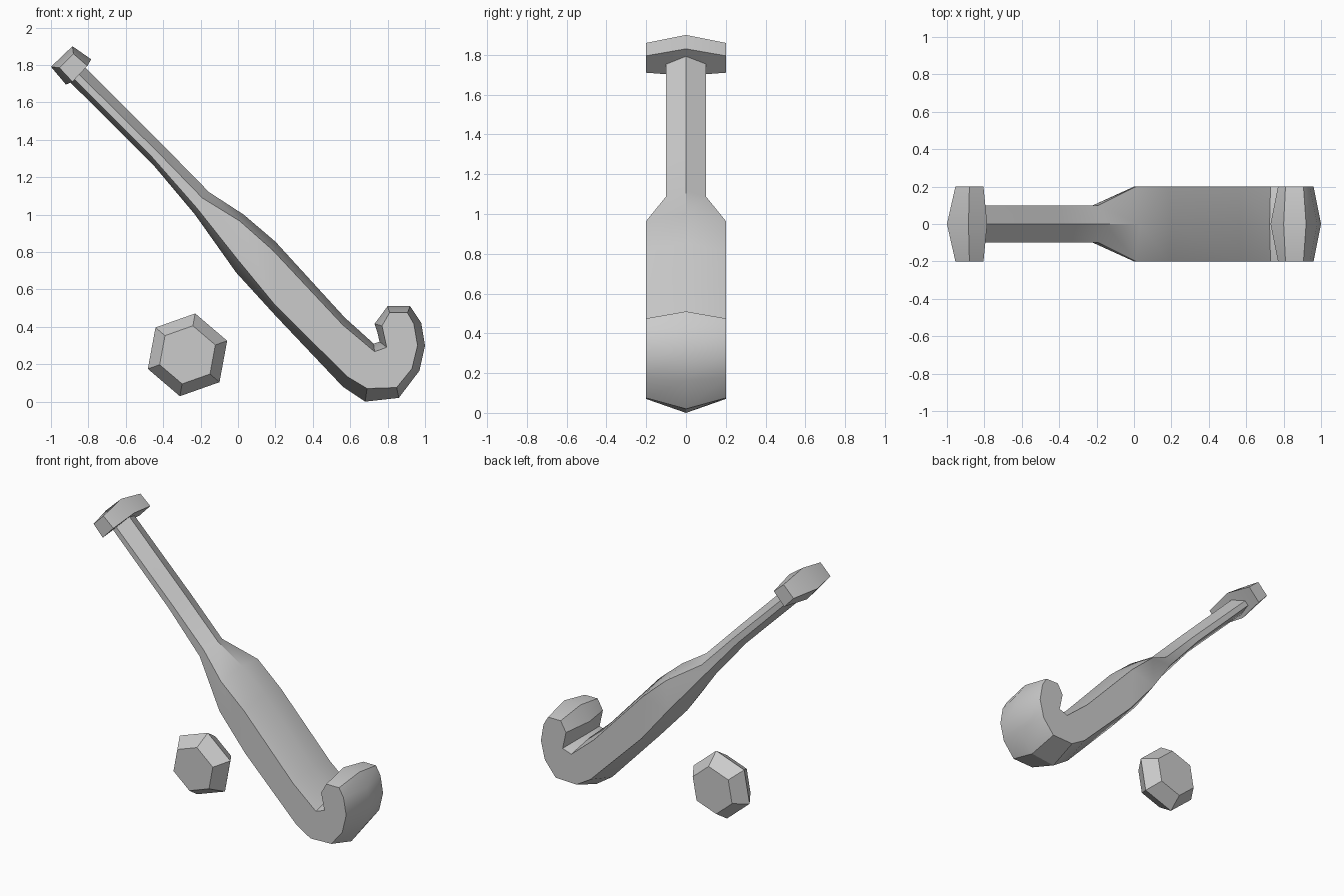
import bpy, bmesh, math

if "Cube" in bpy.data.objects:
    bpy.data.objects.remove(bpy.data.objects["Cube"])


def finish(name, bm):
    bmesh.ops.recalc_face_normals(bm, faces=bm.faces)
    mesh = bpy.data.meshes.new(name)
    bm.to_mesh(mesh)
    bm.free()
    ob = bpy.data.objects.new(name, mesh)
    bpy.context.collection.objects.link(ob)
    bpy.ops.object.select_all(action='DESELECT')
    ob.select_set(True)
    bpy.context.view_layer.objects.active = ob
    bpy.ops.object.shade_smooth_by_angle(angle=math.radians(30))
    return ob


def loft_rings(bm, rings):
    n = len(rings[0])
    for a, b in zip(rings, rings[1:]):
        for i in range(n):
            j = (i + 1) % n
            bm.faces.new((a[i], a[j], b[j], b[i]))


def ridged_bar(name, stations):
    """Six-sided bar: ridges at y=0, flat sides at y=+-w.
    Station: upper ridge, upper side edge, lower side edge, lower ridge, w."""
    bm = bmesh.new()
    rings = []
    for U, u, l, L, w in stations:
        pts = [(U, 0), (u, -w), (l, -w), (L, 0), (l, w), (u, w)]
        rings.append([bm.verts.new((p[0], y, p[1])) for p, y in pts])
    loft_rings(bm, rings)
    for r in (rings[0], rings[-1]):
        bm.faces.new(r[:4])
        bm.faces.new((r[3], r[4], r[5], r[0]))
    return finish(name, bm)


# Stick: handle, shoulder, blade and curled hook
ridged_bar("stick", [
    ((-.84, 1.81), (-.86, 1.76), (-.90, 1.75), (-.91, 1.72), .1),
    ((-.40, 1.37), (-.42, 1.325), (-.457, 1.305), (-.457, 1.27), .1),
    ((-.155, 1.12), (-.19, 1.088), (-.22, 1.035), (-.23, 1.0), .1),
    ((.03, 1.0), (.01, .965), (0, .757), (-.01, .69), .2),
    ((.20, .855), (.185, .81), (.195, .52), (.20, .46), .2),
    ((.57, .45), (.56, .41), (.585, .133), (.56, .08), .2),
    ((.725, .31), (.73, .267), (.69, .07), (.68, 0), .2),
    ((.757, .32), (.795, .29), (.848, .075), (.86, .02), .2),
    ((.745, .37), (.783, .345), (.93, .176), (.97, .165), .2),
    ((.73, .416), (.77, .405), (.96, .30), (1.0, .30), .2),
    ((.765, .463), (.79, .44), (.94, .416), (.98, .42), .2),
    ((.80, .51), (.81, .475), (.906, .475), (.92, .51), .2),
])

# Knob on the end of the handle
ridged_bar("handle_knob", [
    ((-.885, 1.90), (-.88, 1.86), (-.955, 1.785), (-1.0, 1.79), .2),
    ((-.785, 1.83), (-.805, 1.795), (-.885, 1.71), (-.92, 1.695), .2),
])

# Ball: hexagonal, bevelled to a smaller hexagon front and back
bm = bmesh.new()
rings = []
for y, r in ((-.1, .158), (0, .225), (.1, .158)):
    rings.append([bm.verts.new((-.27 + r * math.cos(a), y, .25 + r * math.sin(a)))
                  for a in (math.radians(19.5 + 60 * k) for k in range(6))])
loft_rings(bm, rings)
bm.faces.new(rings[0])
bm.faces.new(rings[-1])
finish("ball", bm)
